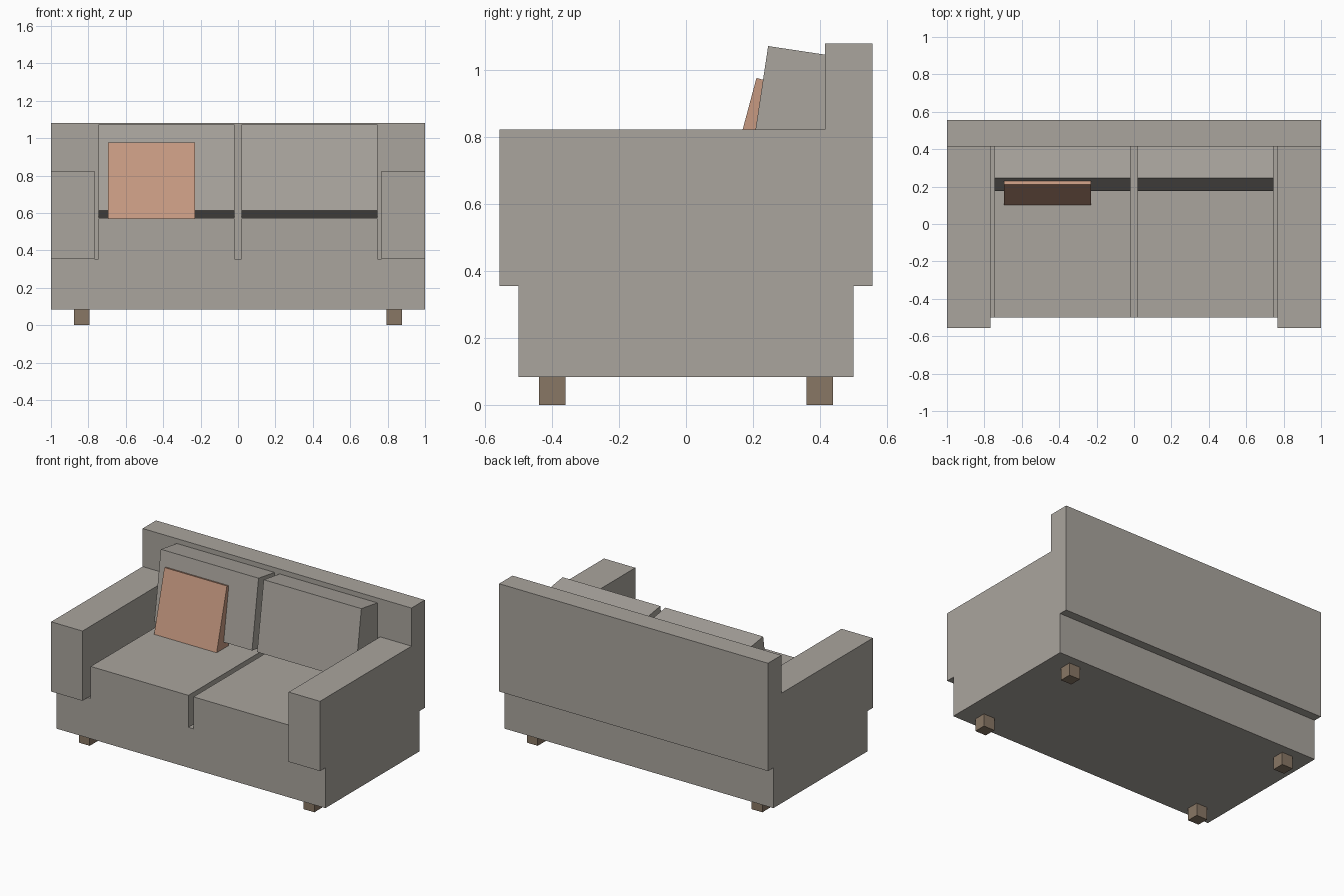
import bpy
from mathutils import Matrix, Vector

if "Cube" in bpy.data.objects:
    bpy.data.objects.remove(bpy.data.objects["Cube"])


def material(name, rgb):
    m = bpy.data.materials.new(name)
    m.diffuse_color = (*rgb, 1)
    m.use_nodes = True
    m.node_tree.nodes["Principled BSDF"].inputs["Base Color"].default_value = m.diffuse_color
    return m


fabric = material("warm grey fabric", (0.40, 0.375, 0.34))
terracotta = material("terracotta fabric", (0.57, 0.32, 0.22))
wood = material("brown wood", (0.25, 0.185, 0.13))


def box(name, lo, hi, mat, tilt=0.0):
    """Box between two corners, leaning back about its lower front edge."""
    turn = Matrix.Rotation(-tilt, 3, 'X')
    pivot = Vector((0, lo[1], lo[2]))
    verts = [turn @ (Vector((x, y, z)) - pivot) + pivot
             for x in (lo[0], hi[0]) for y in (lo[1], hi[1]) for z in (lo[2], hi[2])]
    faces = [(0, 1, 3, 2), (4, 6, 7, 5), (0, 4, 5, 1),
             (2, 3, 7, 6), (0, 2, 6, 4), (1, 5, 7, 3)]
    mesh = bpy.data.meshes.new(name)
    mesh.from_pydata(verts, [], faces)
    mesh.materials.append(mat)
    ob = bpy.data.objects.new(name, mesh)
    bpy.context.collection.objects.link(ob)
    return ob


# Base and backrest
box("base", (-1, -0.5, 0.084), (1, 0.5, 0.355), fabric)
box("backrest", (-1, 0.415, 0.355), (1, 0.557, 1.08), fabric)

for side, s in (("left", -1), ("right", 1)):
    def span(a, b):
        return sorted((s * a, s * b))

    # Arm
    x0, x1 = span(0.767, 1)
    box(side + "_arm", (x0, -0.557, 0.355), (x1, 0.415, 0.824), fabric)
    # Seat cushion and leaning back cushion
    x0, x1 = span(0.019, 0.746)
    box(side + "_seat_cushion", (x0, -0.5, 0.355), (x1, 0.415, 0.57), fabric)
    box(side + "_back_cushion", (x0, 0.176, 0.613), (x1, 0.436, 1.078), fabric, 0.15)
    # Front and back legs
    x0, x1 = span(0.795, 0.876)
    for end, y in (("front", -0.4), ("back", 0.4)):
        box(f"{side}_{end}_leg", (x0, y - 0.04, 0), (x1, y + 0.04, 0.084), wood)

# Throw pillow, sunk slightly into the seat
box("throw_pillow", (-0.695, 0.092, 0.535), (-0.23, 0.212, 0.993), terracotta, 0.262)
